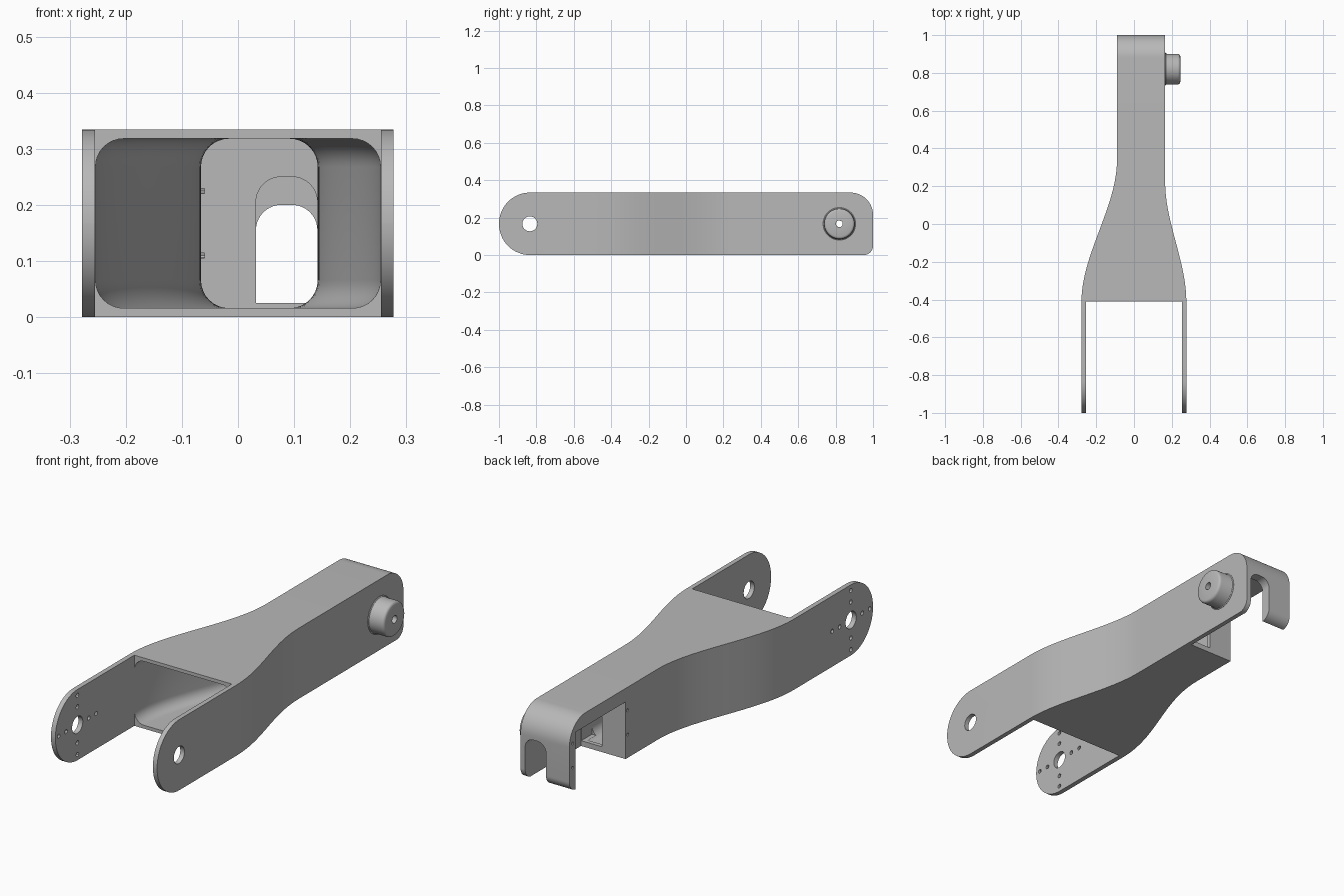
import bpy, bmesh, math
from mathutils import Vector

cube = bpy.data.objects.get("Cube")
if cube:
    bpy.data.objects.remove(cube, do_unlink=True)

grey = bpy.data.materials.new("plain grey")
grey.use_nodes = True
grey.diffuse_color = (0.48, 0.48, 0.48, 1)
grey.node_tree.nodes["Principled BSDF"].inputs["Base Color"].default_value = (0.48, 0.48, 0.48, 1)

MID = 0.167      # half height
TOP = 2 * MID


def make(name, rings, closed=False):
    """Skin a list of matching point rings; cap the ends unless closed."""
    bm = bmesh.new()
    loops = [[bm.verts.new(p) for p in ring] for ring in rings]
    n = len(loops[0])
    pairs = list(zip(loops, loops[1:]))
    if closed:
        pairs.append((loops[-1], loops[0]))
    else:
        bm.faces.new(loops[0])
        bm.faces.new(loops[-1])
    for a, b in pairs:
        for i in range(n):
            j = (i + 1) % n
            bm.faces.new((a[i], a[j], b[j], b[i]))
    bmesh.ops.recalc_face_normals(bm, faces=bm.faces)
    mesh = bpy.data.meshes.new(name)
    bm.to_mesh(mesh)
    bm.free()
    mesh.materials.append(grey)
    ob = bpy.data.objects.new(name, mesh)
    bpy.context.collection.objects.link(ob)
    return ob


def prism(name, outline, axis, lo, hi):
    """Extrude a 2D outline along x, y or z."""
    def place(p, h):
        c = list(p)
        c.insert("xyz".index(axis), h)
        return Vector(c)
    return make(name, [[place(p, h) for p in outline] for h in (lo, hi)])


def rounded(a0, a1, b0, b1, radii, seg=10):
    """Rectangle with corner radii: high-high, low-high, low-low, high-low."""
    pts = []
    corners = [(a1, b1, -1, -1), (a0, b1, 1, -1), (a0, b0, 1, 1), (a1, b0, -1, 1)]
    for k, ((a, b, sa, sb), r) in enumerate(zip(corners, radii)):
        if r == 0:
            pts.append((a, b))
            continue
        for i in range(seg + 1):
            t = math.pi / 2 * (k + i / seg)
            pts.append((a + sa * r + r * math.cos(t), b + sb * r + r * math.sin(t)))
    return pts


def circle(y, z, r, n=32):
    return [(y + r * math.cos(2 * math.pi * i / n), z + r * math.sin(2 * math.pi * i / n))
            for i in range(n)]


def combine(target, cutter, operation="DIFFERENCE"):
    mod = target.modifiers.new("cut", "BOOLEAN")
    mod.operation = operation
    mod.solver = "EXACT"
    mod.object = cutter
    bpy.context.view_layer.objects.active = target
    bpy.ops.object.modifier_apply(modifier=mod.name)
    bpy.data.objects.remove(cutter, do_unlink=True)


def sweep(y, start, narrow, wide):
    """Side position: narrow at the back, easing out to wide at the fork."""
    u = min(max((start - y) / (start + 0.41), 0), 1)
    return narrow + (wide - narrow) * u * u * (3 - 2 * u)


def side_neg(y):
    return sweep(y, 0.34, -0.09, -0.278)


def side_pos(y):
    return sweep(y, 0.22, 0.165, 0.277)


# Arm body: side silhouette crossed with the flared top outline
arm = prism("arm_body", rounded(-1, 1, 0, TOP, (0.12, MID - 0.0005, MID - 0.0005, 0.05), 16),
            "x", -0.5, 0.5)
steps = [-0.41 + 0.75 * i / 28 for i in range(29)]
outline = [(-0.278, -1.1)] + [(side_neg(y), y) for y in steps] + [(-0.09, 1.1), (0.165, 1.1)]
outline += [(side_pos(y), y) for y in reversed(steps)] + [(0.277, -1.1)]
outline += [(0.255, -1.1), (0.255, -0.41), (-0.255, -0.41), (-0.255, -1.1)]
combine(arm, prism("plan", outline, "z", -0.2, 0.6), "INTERSECT")

# Hollow tapering interior
rings = []
for y in [-0.47] + steps + [0.56]:
    section = rounded(side_neg(y) + 0.024, side_pos(y) - 0.023, 0.016, 0.318, (0.05,) * 4, 8)
    rings.append([(x, y, z) for x, z in section])
combine(arm, make("interior", rings))

# Open chamber at the back, the inner wall opening and the hook notch
combine(arm, prism("chamber", rounded(-0.3, 0.143, -0.1, 0.27, (0,) * 4), "y", 0.58, 0.954))
combine(arm, prism("opening", rounded(0.032, 0.1415, 0.025, 0.25, (0.045, 0.045, 0, 0)),
                   "y", 0.5, 0.62))
combine(arm, prism("notch", rounded(0.032, 0.1415, -0.1, 0.2, (0.045, 0.045, 0, 0)),
                   "y", 0.9, 1.1))

# Pivot holes through both fork plates and through the back axle
combine(arm, prism("pivot", circle(-0.835, MID, 0.04), "x", -0.5, 0.5))
combine(arm, prism("axle", circle(0.82, MID, 0.018, 20), "x", 0.1, 0.3))

# Cross of screw holes in one fork plate
for dy, dz in ((1, 0), (-1, 0), (0, 1), (0, -1)):
    for d in (0.085, 0.14):
        combine(arm, prism("screw", circle(-0.835 + dy * d, MID + dz * d, 0.01, 12),
                           "x", -0.4, -0.1))

# Small blind screw holes beside the chamber
for y in (0.565, 0.975):
    for z in (0.11, 0.225):
        combine(arm, prism("screw", circle(y, z, 0.007, 10), "x", -0.2, -0.06))

# Round boss with a flared base, rounded rim and centre bore
profile = [(0.16, 0.018), (0.16, 0.087), (0.166, 0.087), (0.169, 0.083), (0.175, 0.081),
           (0.232, 0.081), (0.239, 0.079), (0.243, 0.075), (0.245, 0.069), (0.245, 0.018)]
N = 48
boss = make("axle_boss", [
    [(x, 0.82 + r * math.cos(2 * math.pi * i / N), MID + r * math.sin(2 * math.pi * i / N))
     for x, r in profile] for i in range(N)], closed=True)

# Smooth curved surfaces, keep sharp edges
for ob in (arm, boss):
    bpy.ops.object.select_all(action="DESELECT")
    ob.select_set(True)
    bpy.context.view_layer.objects.active = ob
    bpy.ops.object.shade_smooth_by_angle(angle=math.radians(30))
